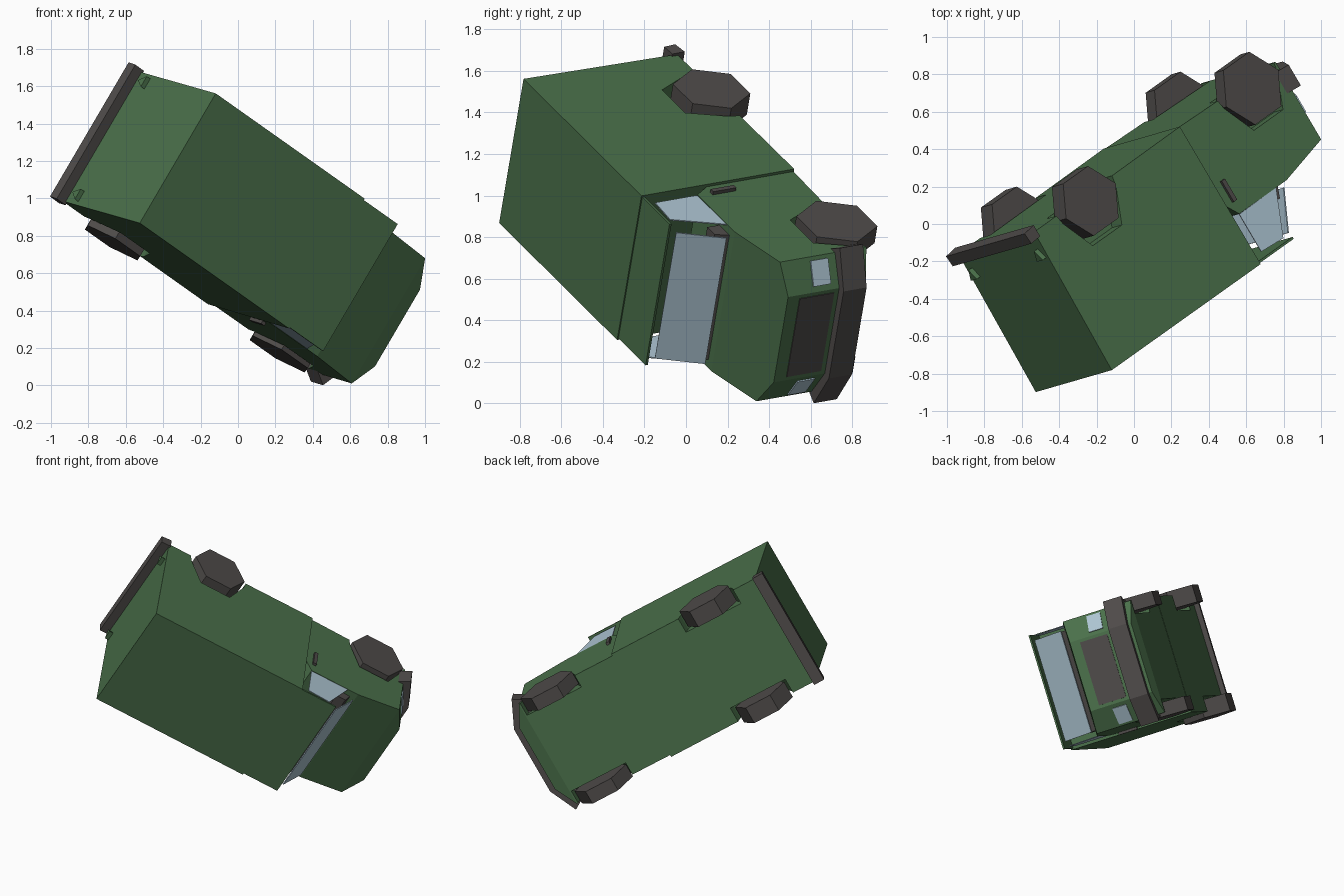
import bpy, bmesh
from math import cos, sin, pi
from mathutils import Matrix, Vector

if "Cube" in bpy.data.objects:
    bpy.data.objects.remove(bpy.data.objects["Cube"])

# The van is built in its own frame (forward, left, up from the rear roof edge),
# then tilted into its tumbling pose.
forward = Vector((0.706, 0.503, -0.499)).normalized()
left = Vector((0.5, 0.144, 0.854))
up = forward.cross(left).normalized()
left = up.cross(forward)
POSE = Matrix((forward, left, up)).transposed().to_4x4()
POSE.translation = (-0.322, -0.84, 1.2145)


def material(name, rgb):
    m = bpy.data.materials.new(name)
    m.use_nodes = True
    m.diffuse_color = (*rgb, 1)
    m.node_tree.nodes["Principled BSDF"].inputs["Base Color"].default_value = (*rgb, 1)
    return m


GREEN = material("army green", (0.07, 0.165, 0.07))
DARK = material("dark rubber", (0.078, 0.071, 0.068))
GLASS = material("pale blue glass", (0.42, 0.56, 0.65))


def prism(name, points, depth, mat, clips=()):
    """Extrude a flat outline by a vector; clips are (point, normal) planes."""
    bm = bmesh.new()
    face = bm.faces.new([bm.verts.new(p) for p in points])
    new = bmesh.ops.extrude_face_region(bm, geom=[face])["geom"]
    verts = [v for v in new if isinstance(v, bmesh.types.BMVert)]
    bmesh.ops.translate(bm, verts=verts, vec=depth)
    for co, no in clips:
        geom = bm.verts[:] + bm.edges[:] + bm.faces[:]
        cut = bmesh.ops.bisect_plane(bm, geom=geom, plane_co=co, plane_no=no, clear_outer=True)
        edges = [e for e in cut["geom_cut"] if isinstance(e, bmesh.types.BMEdge)]
        bmesh.ops.holes_fill(bm, edges=edges)
    bmesh.ops.recalc_face_normals(bm, faces=bm.faces[:])
    mesh = bpy.data.meshes.new(name)
    bm.to_mesh(mesh)
    bm.free()
    mesh.materials.append(mat)
    ob = bpy.data.objects.new(name, mesh)
    bpy.context.collection.objects.link(ob)
    ob.matrix_world = POSE
    return ob


def side_prism(name, profile, start, end, mat, clips=()):
    """Extrude a (forward, up) profile across the width."""
    return prism(name, [(f, start, u) for f, u in profile], (0, end - start, 0), mat, clips)


def plan_prism(name, half_plan, bottom, top, mat):
    """Extrude a mirrored (forward, left) plan upward."""
    plan = half_plan + [(f, -l) for f, l in reversed(half_plan)]
    return prism(name, [(f, l, bottom) for f, l in plan], (0, 0, top - bottom), mat)


def cut_arch(body, centre, side):
    profile = [(centre - 0.23, -0.95), (centre - 0.2, -0.8), (centre - 0.11, -0.61),
               (centre + 0.11, -0.61), (centre + 0.2, -0.8), (centre + 0.23, -0.95)]
    cutter = side_prism("arch_cutter", profile, side * 0.3, side * 0.6, GREEN)
    cutter.hide_render = True
    mod = body.modifiers.new("arch", 'BOOLEAN')
    mod.operation = 'DIFFERENCE'
    mod.solver = 'EXACT'
    mod.object = cutter
    bpy.context.view_layer.objects.active = body
    bpy.ops.object.modifier_apply(modifier=mod.name)
    bpy.data.objects.remove(cutter)


# Cargo box and cab with chamfered nose
box = side_prism("cargo_box", [(0, 0), (1.128, 0), (1.128, -0.862), (0.02, -0.855)],
                 -0.406, 0.406, GREEN)
cab = side_prism("cab_body", [(1.128, -0.86), (1.128, -0.37), (1.18, -0.287), (1.538, -0.287),
                              (1.85, -0.358), (1.934, -0.38), (1.934, -0.82), (1.85, -0.845)],
                 -0.392, 0.392, GREEN,
                 [((1.85, s * 0.392, 0), (0.15, s * 0.083, 0)) for s in (-1, 1)])
side_prism("cab_roof", [(1.128, -0.006), (1.388, -0.006), (1.388, -0.018), (1.128, -0.018)],
           -0.398, 0.398, GREEN)
side_prism("dashboard", [(1.4, -0.29), (1.4, -0.22), (1.47, -0.22), (1.5, -0.29)],
           -0.35, 0.35, DARK)

# Windscreen, grille and bumpers
side_prism("windscreen", [(1.407, -0.04), (1.525, -0.254), (1.519, -0.257), (1.401, -0.043)],
           -0.354, 0.354, GLASS)
side_prism("grille", [(1.93, -0.448), (1.938, -0.448), (1.938, -0.642), (1.93, -0.642)],
           -0.22, 0.22, DARK)
plan_prism("front_bumper", [(1.81, 0.39), (1.885, 0.437), (1.975, 0.245)], -0.798, -0.668, DARK)
side_prism("rear_bumper", [(0.03, -0.82), (-0.04, -0.815), (-0.045, -0.88), (0.03, -0.89)],
           -0.42, 0.42, DARK)

# Parts repeated on each side
for side, label in ((1, "left"), (-1, "right")):
    side_prism(label + "_window", [(1.18, -0.05), (1.18, -0.285), (1.46, -0.287), (1.34, -0.04)],
               side * 0.384, side * 0.39, GLASS)
    side_prism(label + "_door_handle", [(1.178, -0.36), (1.203, -0.36), (1.203, -0.49), (1.178, -0.49)],
               side * 0.39, side * 0.41, DARK)
    # headlight lies on the slanted nose corner
    lamp = [(1.85 + (0.392 - l) * 0.553, side * l, u)
            for l, u in ((0.375, -0.525), (0.375, -0.623), (0.265, -0.623), (0.265, -0.525))]
    prism(label + "_headlight", lamp, (0.006, side * 0.003, 0), GLASS)
    # small triangular rear marker
    marker = [(0.02, side * l, u) for l, u in ((0.32, -0.7), (0.385, -0.7), (0.35, -0.76))]
    prism(label + "_rear_marker", marker, (-0.03, 0, 0), GREEN)
    for body, place, f, u, r, outer in ((cab, "front", 1.63, -0.805, 0.197, 0.415),
                                        (box, "rear", 0.4, -0.82, 0.188, 0.44)):
        cut_arch(body, f, side)
        tread = [(f + r * cos(k * pi / 3), u + r * sin(k * pi / 3)) for k in range(6)]
        side_prism(f"{place}_{label}_wheel", tread, side * 0.32, side * outer, DARK)
